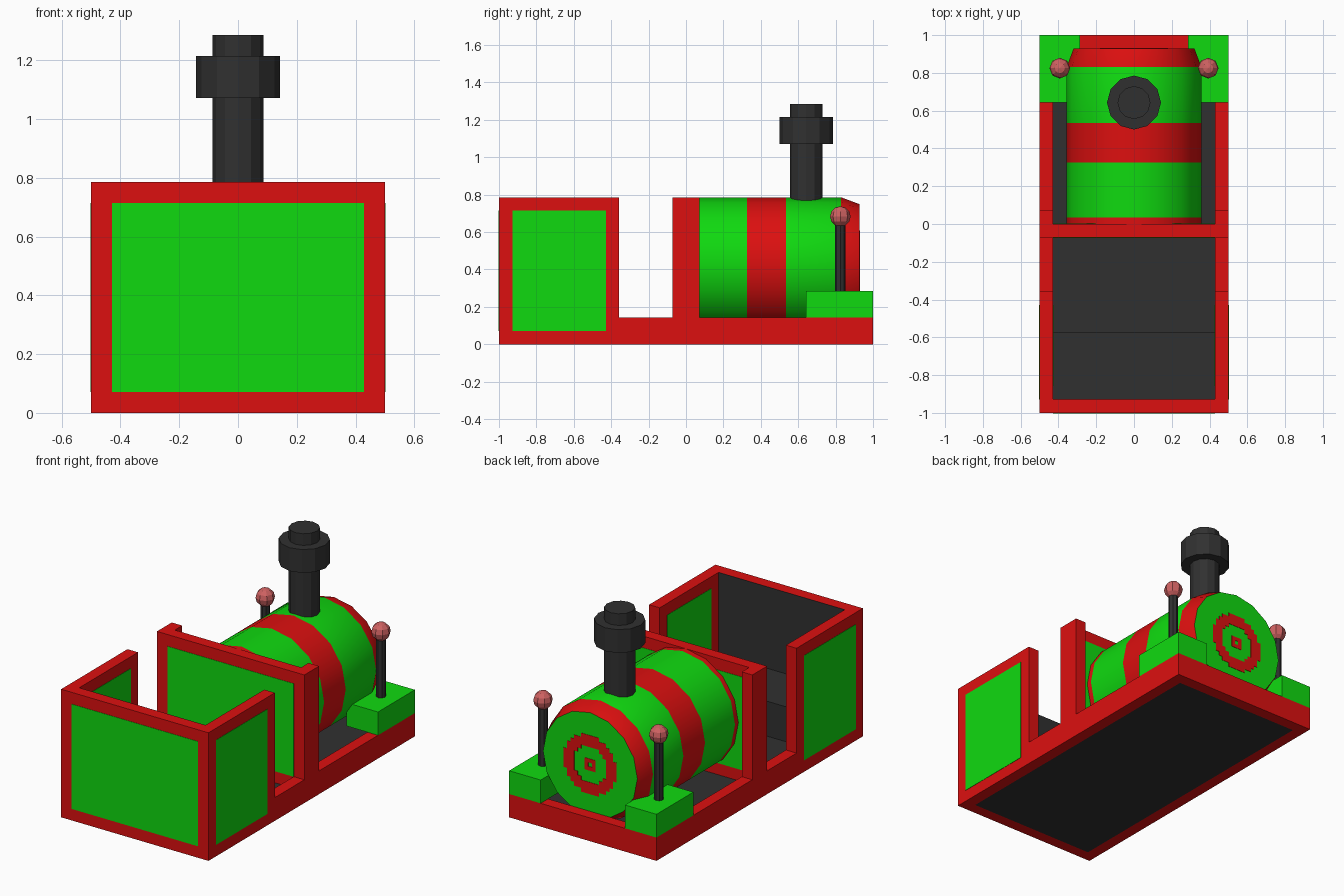
import bpy, bmesh, math
from mathutils import Matrix

if "Cube" in bpy.data.objects:
    bpy.data.objects.remove(bpy.data.objects["Cube"], do_unlink=True)

U = 1 / 14  # wall thickness, the module of the whole model


def material(name, colour):
    m = bpy.data.materials.new(name)
    m.use_nodes = True
    m.diffuse_color = (*colour, 1)
    m.node_tree.nodes["Principled BSDF"].inputs["Base Color"].default_value = (*colour, 1)
    return m


red = material("red", (0.72, 0.005, 0.005))
green = material("green", (0.005, 0.7, 0.005))
dark = material("dark grey", (0.03, 0.03, 0.03))
pink = material("dusty pink", (0.62, 0.12, 0.12))


def finish(name, bm, *mats, smooth=False):
    bmesh.ops.recalc_face_normals(bm, faces=bm.faces)
    mesh = bpy.data.meshes.new(name)
    bm.to_mesh(mesh)
    bm.free()
    for m in mats:
        mesh.materials.append(m)
    ob = bpy.data.objects.new(name, mesh)
    bpy.context.collection.objects.link(ob)
    if smooth:
        bpy.ops.object.select_all(action="DESELECT")
        ob.select_set(True)
        bpy.context.view_layer.objects.active = ob
        bpy.ops.object.shade_smooth_by_angle(angle=math.radians(35))
    return ob


def box(name, xs, ys, zs, mat):
    bm = bmesh.new()
    size = [b - a for a, b in (xs, ys, zs)]
    mid = [(a + b) / 2 for a, b in (xs, ys, zs)]
    bmesh.ops.create_cube(bm, size=1, matrix=Matrix.Translation(mid) @ Matrix.Diagonal((*size, 1)))
    return finish(name, bm, mat)


def side_box(name, side, xs, ys, zs, mat):
    box(name, sorted(side * x for x in xs), ys, zs, mat)


def lathe(name, profile, sides, place, mats, bands=None, smooth=False):
    """Revolve (radius, height) pairs about z; bands give a material per section."""
    bm = bmesh.new()
    rings = []
    for r, h in profile:
        angles = [math.tau * i / sides for i in range(sides)]
        rings.append([bm.verts.new((r * math.cos(a), r * math.sin(a), h)) for a in angles])
    for k, (low, high) in enumerate(zip(rings, rings[1:])):
        for i in range(sides):
            j = (i + 1) % sides
            f = bm.faces.new((low[i], low[j], high[j], high[i]))
            f.material_index = bands[k] if bands else 0
    bm.faces.new(rings[0])
    cap = bm.faces.new(rings[-1])
    cap.material_index = bands[-1] if bands else 0
    bm.transform(place)
    return finish(name, bm, *mats, smooth=smooth)


IN = 0.5 - U       # inner face of the side walls
TOP = 11 * U       # wall height
RIM = 2 * U        # chassis rim height
T = 0.002          # plate thickness

# Chassis: floor with raised rim
box("floor", (-IN, IN), (U - 1, 1 - U), (0, U), dark)
box("rear_rim", (-IN, IN), (1 - U, 1), (0, RIM), red)

# Open cab
box("front_wall", (-IN, IN), (-1, U - 1), (0, TOP), red)
box("front_panel", (-IN, IN), (-1 - T, -1), (U, TOP - U), green)
box("front_wall_lining", (-IN, IN), (U - 1, U - 1 + T), (U, TOP), dark)
box("bench", (-IN, IN), (U - 1, -8 * U), (U, 4 * U), dark)

# Cross wall between cab and boiler
box("cross_wall", (-IN, IN), (-U, 0), (U, TOP), red)
for name, y in (("front", -U), ("rear", 0)):
    box("cross_wall_panel_" + name, (-IN, IN), (y - T, y + T), (RIM, TOP - U), green)

# Mirrored side parts
for side, tag in ((1, "left"), (-1, "right")):
    side_box("side_rim_" + tag, side, (IN, 0.5), (-1, 1), (0, RIM), red)
    side_box("cab_side_" + tag, side, (IN, 0.5), (-1, -5 * U), (RIM, TOP), red)
    side_box("cab_side_panel_" + tag, side, (0.5, 0.5 + T), (U - 1, -6 * U), (U, TOP - U), green)
    side_box("cab_inner_panel_" + tag, side, (IN - T, IN), (2 * U - 1, -6 * U), (RIM, TOP - U), green)
    side_box("post_" + tag, side, (IN, 0.5), (-U, U), (RIM, TOP), red)
    side_box("buffer_block_" + tag, side, (4 * U, 0.5), (9 * U, 1), (RIM, 4 * U), green)
    spot = (side * 5.5 * U, 11.55 * U, 0)
    lathe("lamp_pole_" + tag, [(0.028, 4 * U), (0.028, 0.66)], 8, Matrix.Translation(spot), [dark])
    bm = bmesh.new()
    bmesh.ops.create_uvsphere(bm, u_segments=8, v_segments=6, radius=0.055,
                              matrix=Matrix.Translation((spot[0], spot[1], 0.683)))
    finish("lamp_ball_" + tag, bm, pink)

# Striped boiler lying along y, with a chamfered end
R, AXIS = 5 * U, 6 * U
along_y = Matrix.Translation((0, 0, AXIS)) @ Matrix.Rotation(-math.pi / 2, 4, "X")
lathe("boiler", [(R, 0), (R, 0.035), (R, 0.325), (R, 0.535), (R, 0.83), (0.32, 1 - U)], 16,
      along_y, [red, green], bands=[0, 1, 0, 1, 0, 1], smooth=True)

# Stepped target on the boiler end
bm = bmesh.new()
cell = 0.024
for i in range(-8, 9):
    for j in range(-8, 9):
        d = math.hypot(i, j)
        if 4.6 < d < 7.6 or 0 < d < 1.5:
            spot = Matrix.Translation((i * cell, 1 - U + T / 2, AXIS + j * cell))
            bmesh.ops.create_cube(bm, size=1, matrix=spot @ Matrix.Diagonal((cell, T, cell, 1)))
finish("boiler_target", bm, red)

# Chimney with collar
N, C = 0.087, 2 * U
lathe("chimney", [(N, TOP - U), (N, 15 * U), (C, 15 * U), (C, 17 * U), (N, 17 * U), (N, 18 * U)],
      12, Matrix.Translation((0, 9 * U, 0)), [dark])
